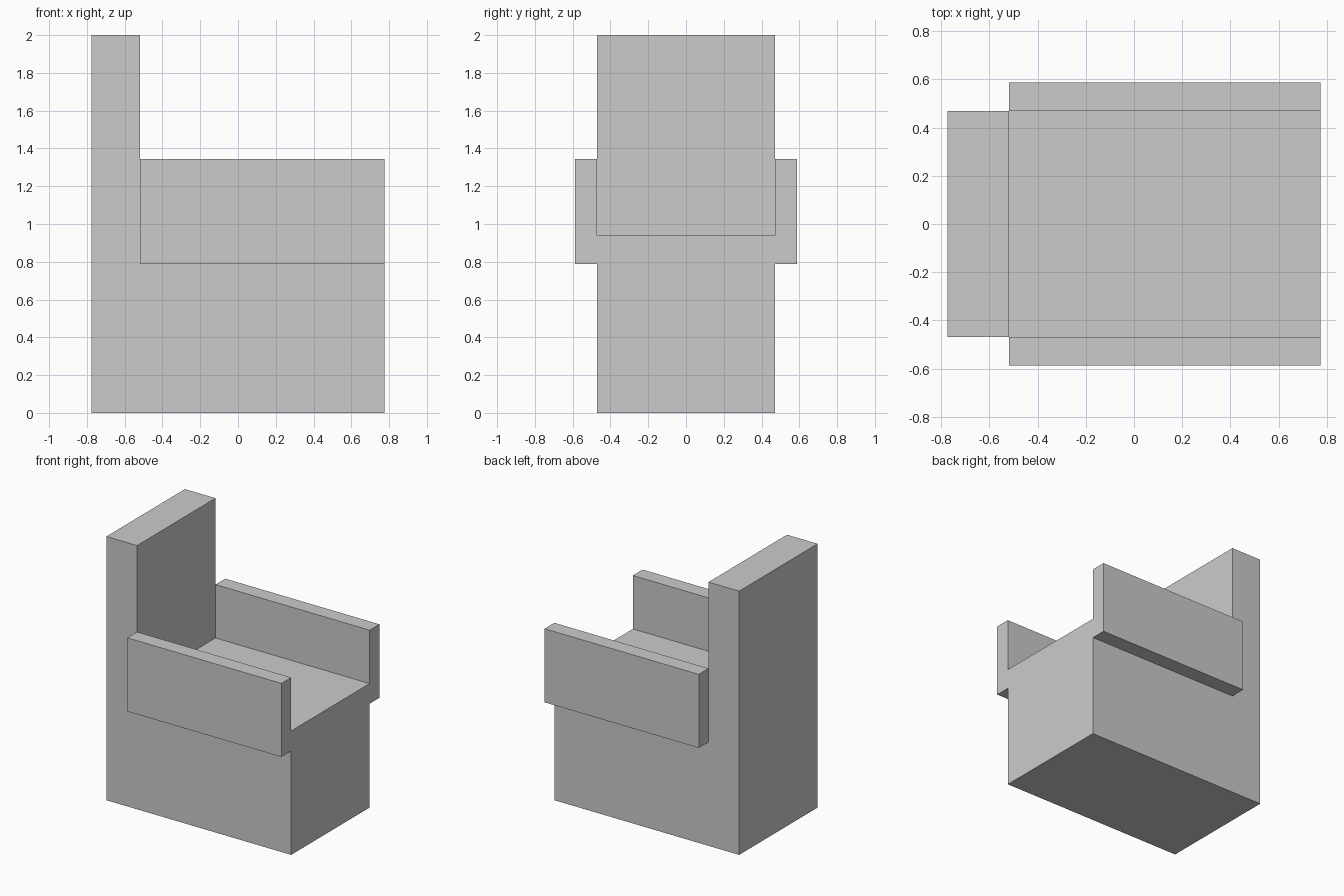
import bpy
import bmesh

if "Cube" in bpy.data.objects:
    bpy.data.objects.remove(bpy.data.objects["Cube"])

BACK_X, INNER_X, FRONT_X = -0.775, -0.518, 0.775
HALF_W, ARM_W = 0.47, 0.587
SEAT_Z, ARM_LOW, ARM_TOP, TOP_Z = 0.94, 0.787, 1.345, 2.0


def extrude_profile(name, profile, y0, y1):
    """Extrude an x/z outline from y0 to y1 into a closed solid."""
    bm = bmesh.new()
    face = bm.faces.new([bm.verts.new((x, y0, z)) for x, z in profile])
    ext = bmesh.ops.extrude_face_region(bm, geom=[face])
    verts = [g for g in ext["geom"] if isinstance(g, bmesh.types.BMVert)]
    bmesh.ops.translate(bm, verts=verts, vec=(0, y1 - y0, 0))
    bmesh.ops.recalc_face_normals(bm, faces=bm.faces)
    mesh = bpy.data.meshes.new(name)
    bm.to_mesh(mesh)
    bm.free()
    obj = bpy.data.objects.new(name, mesh)
    bpy.context.collection.objects.link(obj)
    return obj


# Seat block and tall backrest in one L-shaped solid
extrude_profile("seat_and_backrest", [
    (BACK_X, 0), (FRONT_X, 0), (FRONT_X, SEAT_Z),
    (INNER_X, SEAT_Z), (INNER_X, TOP_Z), (BACK_X, TOP_Z),
], -HALF_W, HALF_W)

# Armrest panels, attached to the outside of the seat and mirrored
arms = extrude_profile("armrests", [
    (INNER_X, ARM_LOW), (FRONT_X, ARM_LOW),
    (FRONT_X, ARM_TOP), (INNER_X, ARM_TOP),
], HALF_W, ARM_W)
mirror = arms.modifiers.new("mirror", 'MIRROR')
mirror.use_axis = (False, True, False)
mirror.use_mirror_merge = False
